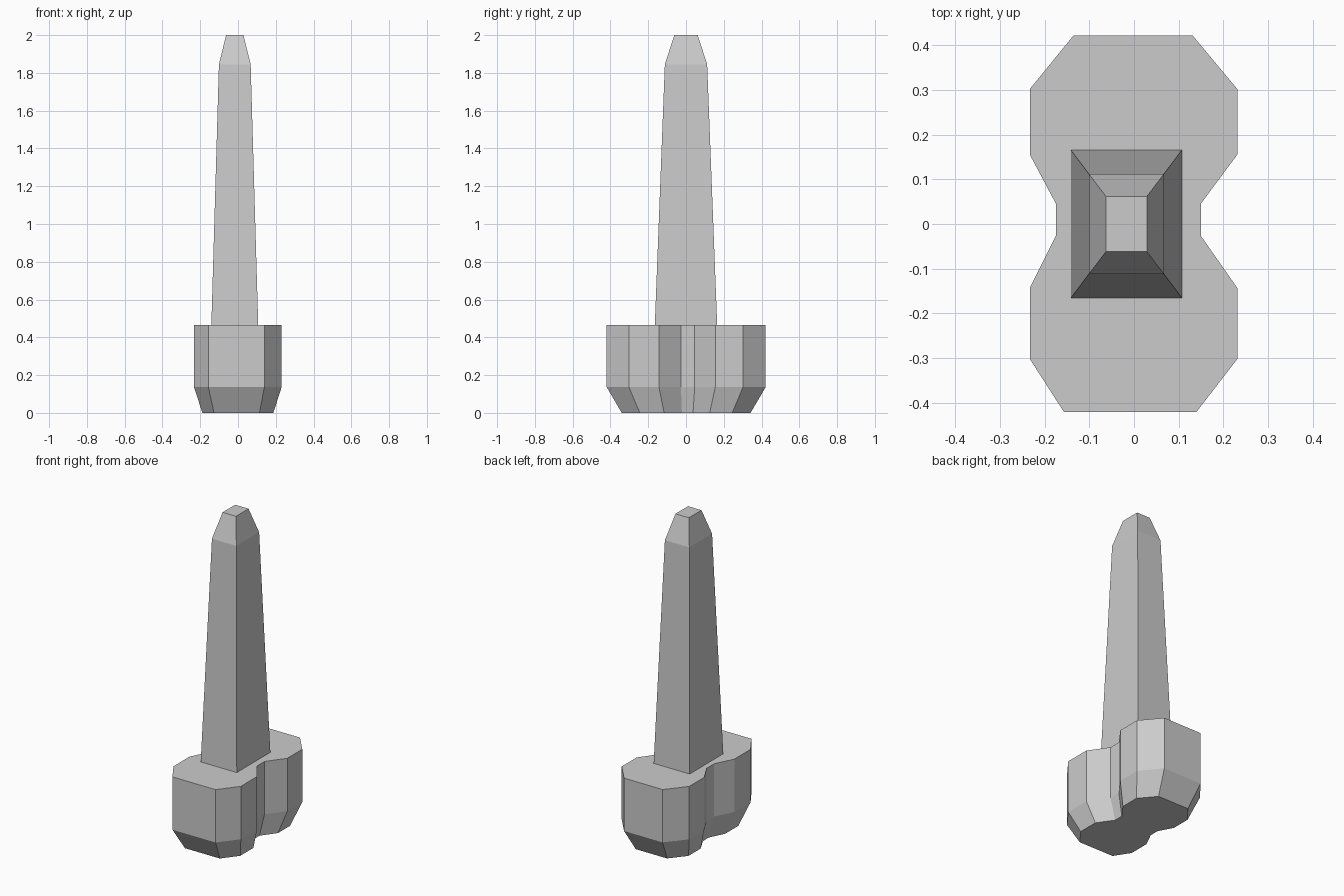
import bpy
import bmesh

cube = bpy.data.objects.get("Cube")
if cube:
    bpy.data.objects.remove(cube, do_unlink=True)

stone = bpy.data.materials.new("grey_stone")
stone.use_nodes = True
grey = (0.6, 0.6, 0.6, 1)
stone.diffuse_color = grey
stone.node_tree.nodes["Principled BSDF"].inputs["Base Color"].default_value = grey


def loft(name, rings):
    """Flat-faced solid through a stack of equal-sized rings, capped at both ends."""
    bm = bmesh.new()
    loops = [[bm.verts.new(p) for p in ring] for ring in rings]
    n = len(loops[0])
    for low, high in zip(loops, loops[1:]):
        for i in range(n):
            j = (i + 1) % n
            bm.faces.new((low[i], low[j], high[j], high[i]))
    bm.faces.new(loops[0][::-1])
    bm.faces.new(loops[-1])
    mesh = bpy.data.meshes.new(name)
    bm.to_mesh(mesh)
    bm.free()
    mesh.materials.append(stone)
    obj = bpy.data.objects.new(name, mesh)
    bpy.context.collection.objects.link(obj)
    return obj


# Base: two joined octagonal lobes with a tapered foot
outline = [
    (-0.157, -0.42), (0.14, -0.42), (0.231, -0.302), (0.231, -0.143),
    (0.15, -0.027), (0.15, 0.046), (0.231, 0.155), (0.231, 0.302),
    (0.131, 0.422), (-0.135, 0.422), (-0.233, 0.302), (-0.233, 0.155),
    (-0.175, 0.046), (-0.175, -0.027), (-0.233, -0.143), (-0.233, -0.302),
]
loft("base", [[(x * s, y * s, z) for x, y in outline]
              for s, z in ((0.81, 0), (1, 0.137), (1, 0.466))])

# Pillar: tapered rectangular shaft with a steeper tip
centre_x = -0.017
corners = ((-1, -1), (1, -1), (1, 1), (-1, 1))
loft("pillar", [[(centre_x + sx * w, sy * d, z) for sx, sy in corners]
                for w, d, z in ((0.124, 0.165, 0.466),
                                (0.084, 0.112, 1.845),
                                (0.046, 0.062, 2.0))])
